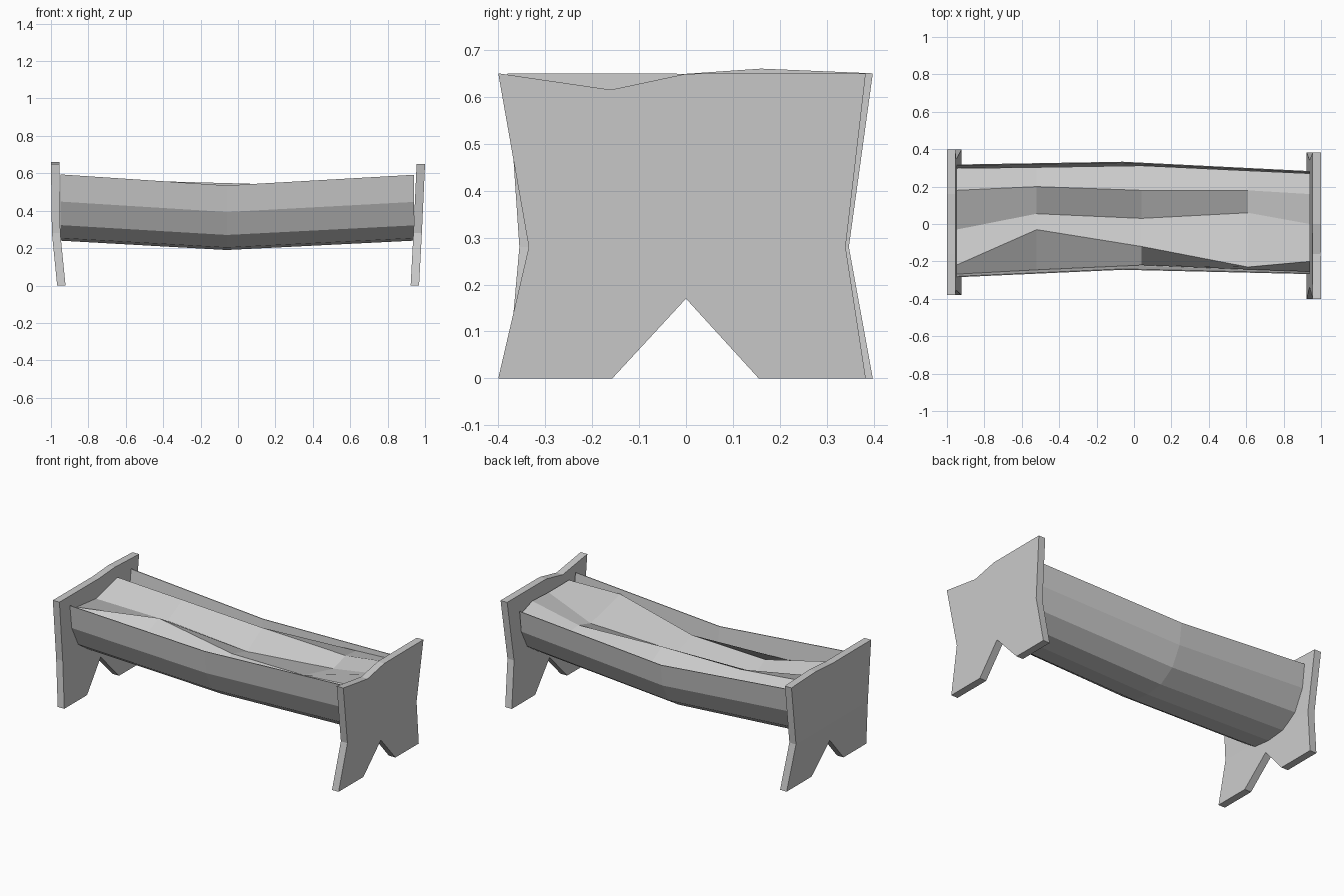
import bpy, bmesh

if "Cube" in bpy.data.objects:
    bpy.data.objects.remove(bpy.data.objects["Cube"])


def make_object(name, verts, faces):
    mesh = bpy.data.meshes.new(name)
    bm = bmesh.new()
    vs = [bm.verts.new(v) for v in verts]
    for f in faces:
        bm.faces.new([vs[i] for i in f])
    bmesh.ops.recalc_face_normals(bm, faces=bm.faces)
    bm.to_mesh(mesh)
    bm.free()
    obj = bpy.data.objects.new(name, mesh)
    bpy.context.collection.objects.link(obj)
    return obj


def bridge(n, rings, closed):
    """Quads joining consecutive rows of n points."""
    faces = []
    for r in range(rings - 1):
        for i in range(n if closed else n - 1):
            j = (i + 1) % n
            faces.append((r * n + i, r * n + j, (r + 1) * n + j, (r + 1) * n + i))
    return faces


# End boards: rows of (y, z) across the board at foot, waist and top
def end_board(name, y0, y1, w0, w1, dip, bump, outer, side):
    rows = [
        [(y0, 0), (-.157, 0), (0, .17), (.155, 0), (y1, 0)],
        [(w0, .28), (-.155, .28), (0, .28), (.155, .28), (w1, .28)],
        [(y0, .65), (-.16, dip), (0, .649), (.16, bump), (y1, .65)],
    ]

    def lean(z):
        foot, waist, top = outer
        if z < .28:
            return foot + (waist - foot) * z / .28
        return waist + (top - waist) * (z - .28) / .37

    pts = [p for row in rows for p in row]
    verts = [(side * lean(z), y, z) for y, z in pts]
    verts += [(side * (lean(z) - .045), y, z) for y, z in pts]
    grid = bridge(5, 3, False)
    faces = grid + [tuple(i + 15 for i in f) for f in grid]
    rim = [0, 1, 2, 3, 4, 9, 14, 13, 12, 11, 10, 5]
    for a, b in zip(rim, rim[1:] + rim[:1]):
        faces.append((a, b, b + 15, a + 15))
    make_object(name, verts, faces)


end_board("right_end_board", -.40, .383, -.335, .34, .615, .65, (.968, .983, 1.0), 1)
end_board("left_end_board", -.38, .398, -.355, .347, .65, .66, (.967, .995, 1.0), -1)

# Sagging thin-walled trough: x, front y, back y, front rim z, back rim z, bottom z
stations = [(-.95, -.285, .318, .594, .592, .24),
            (-.06, -.245, .333, .535, .515, .19),
            (.94, -.268, .283, .592, .56, .24)]
# Cross-section from front rim to back rim: width fraction, depth fraction
half = [(-1, 0), (-.94, .41), (-.73, .765), (-.39, .96)]
section = half + [(0, 1)] + [(-u, d) for u, d in reversed(half)]
WALL = .005
n = len(section)
verts = []
for x, yf, yb, zf, zb, base in stations:
    mid, rad = (yf + yb) / 2, (yb - yf) / 2

    def ring(inset):
        pts = []
        for u, d in section:
            top = zf + (zb - zf) * (u + 1) / 2
            pts.append((x, mid + (rad - inset) * u, top - (top - base - inset) * d))
        return pts

    verts += ring(0) + ring(WALL)[::-1]
faces = bridge(2 * n, 3, True)
for s in (0, 4 * n):
    for k in range(n - 1):
        faces.append((s + k, s + k + 1, s + 2 * n - 2 - k, s + 2 * n - 1 - k))
make_object("trough", verts, faces)

# Hay filling, two ridges with a valley between: (y, z) rows along x
hay = {
    -.95: [(-.268, .50), (-.22, .56), (-.03, .54), (.18, .592), (.298, .50)],
    -.52: [(-.245, .45), (-.03, .534), (.055, .485), (.20, .56), (.303, .475)],
    .04: [(-.22, .41), (-.12, .50), (.03, .455), (.18, .545), (.312, .465)],
    .61: [(-.243, .50), (-.23, .56), (.06, .49), (.18, .525), (.285, .515)],
    .94: [(-.255, .54), (-.20, .57), (0, .57), (.16, .578), (.27, .54)],
}
verts = [(x, y, z) for x, row in hay.items() for y, z in row]
hay_obj = make_object("hay", verts, bridge(5, 5, False))
if hay_obj.data.polygons[5].normal.z < 0:
    hay_obj.data.flip_normals()
